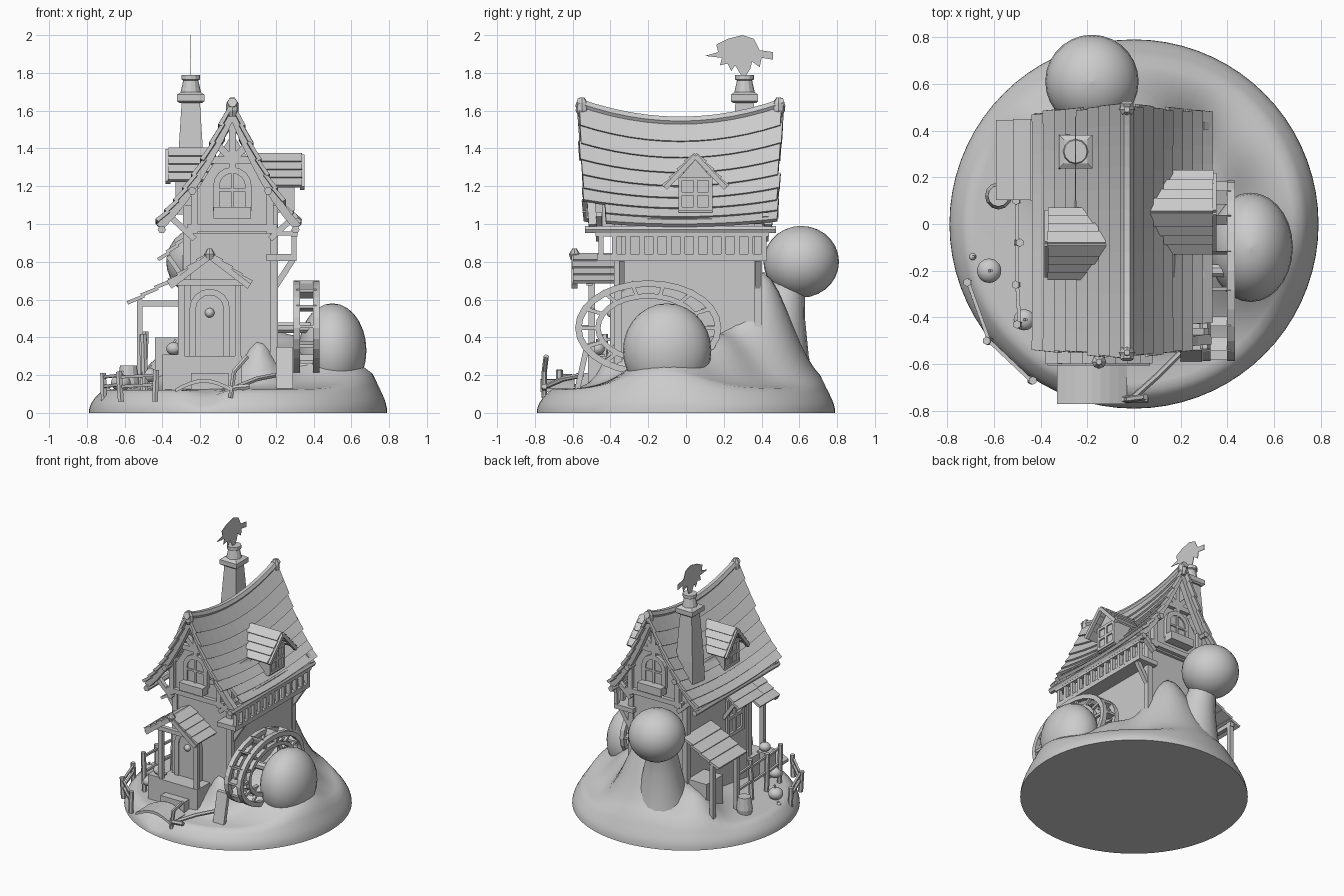
import bpy, bmesh, math, random
from mathutils import Vector as V

random.seed(4)
old = bpy.data.objects.get("Cube")
if old:
    bpy.data.objects.remove(old)

grey = bpy.data.materials.new("plain_grey")
grey.use_nodes = True
COLOUR = (.6, .6, .6, 1)
grey.diffuse_color = COLOUR
grey.node_tree.nodes["Principled BSDF"].inputs["Base Color"].default_value = COLOUR


# ---- helpers ----
def loft(name, strips, closed=False, smooth=False):
    """Skin each strip (a list of equal rings) into one object."""
    verts, faces = [], []
    for rings in strips:
        base, n, m = len(verts), len(rings[0]), len(rings)
        verts += [tuple(p) for ring in rings for p in ring]
        for i in range(m if closed else m - 1):
            for k in range(n):
                a, b = base + i * n, base + (i + 1) % m * n
                faces.append((a + k, a + (k + 1) % n, b + (k + 1) % n, b + k))
        if not closed:
            faces += [range(base, base + n), range(base + (m - 1) * n, base + m * n)]
    mesh = bpy.data.meshes.new(name)
    mesh.from_pydata(verts, [], [tuple(f) for f in faces])
    bm = bmesh.new()
    bm.from_mesh(mesh)
    bmesh.ops.recalc_face_normals(bm, faces=bm.faces)
    for f in bm.faces:
        f.smooth = smooth and len(f.verts) == 4
    bm.to_mesh(mesh)
    bm.free()
    mesh.materials.append(grey)
    obj = bpy.data.objects.new(name, mesh)
    bpy.context.scene.collection.objects.link(obj)


def rect(x, y, z):
    return [(x[0], y[0], z), (x[1], y[0], z), (x[1], y[1], z), (x[0], y[1], z)]


def box(name, x, y, z):
    loft(name, [[rect(x, y, z[0]), rect(x, y, z[1])]])


def tube_rings(points, r, sides=4, closed=False, ref=V((0, 1, 0))):
    pts, rings = [V(p) for p in points], []
    for i, p in enumerate(pts):
        nxt = pts[(i + 1) % len(pts)] if closed else pts[min(i + 1, len(pts) - 1)]
        prev = pts[i - 1] if closed else pts[max(i - 1, 0)]
        t = (nxt - prev).normalized()
        side = t.cross(V((1, 0, 0)) if abs(t.dot(ref)) > .9 else ref).normalized()
        up = side.cross(t)
        angles = [(k + .5) * math.tau / sides for k in range(sides)]
        rings.append([p + (side * math.cos(a) + up * math.sin(a)) * r for a in angles])
    return rings


def tube(name, points, r, sides=4, closed=False, ref=V((0, 1, 0))):
    loft(name, [tube_rings(points, r, sides, closed, ref)], closed)


def bars(name, pairs, r, sides=4):
    loft(name, [tube_rings(p, r, sides) for p in pairs])


def circle(x, y, z, r, sides, squash=(1, 1)):
    return [(x + r * squash[0] * math.cos(k * math.tau / sides),
             y + r * squash[1] * math.sin(k * math.tau / sides), z) for k in range(sides)]


def lathe(name, centre, profile, sides=20, smooth=True, squash=(1, 1)):
    x, y, z = centre
    loft(name, [[circle(x, y, z + h, r, sides, squash) for r, h in profile]], smooth=smooth)


def ball(name, centre, r, height, squash=(1, 1)):
    steps = [math.pi * (i + .05) / 14.1 for i in range(15)]
    lathe(name, centre, [(r * math.sin(a), -height * math.cos(a)) for a in steps], 28, True, squash)


def planks(name, surf, rows, cuts=1, thick=.02, notch=0):
    """Overlapping boards laid over surf(t down the slope, v along it)."""
    strips = []
    for i in range(rows):
        t0, t1 = i / rows, (i + 1.15) / rows
        v0, v1 = random.uniform(0, .015), 1 - random.uniform(0, .015)
        if i >= rows - 2:
            v0 += notch
        rings = []
        for j in range(cuts + 1):
            v = v0 + (v1 - v0) * j / cuts
            a, b = surf(t0, v), surf(t1, v)
            n = (b - a).cross(surf(t0, v + .01) - surf(t0, v - .01)).normalized()
            n = -n if n.z < 0 else n
            rings.append([a - n * .01, b, b + n * thick, a + n * thick * .4])
        strips.append(rings)
    loft(name, strips)


def flat(r0, r1, down):
    r0, r1, down = V(r0), V(r1), V(down)
    return lambda t, v: r0.lerp(r1, v) + down * t


# ---- ground: bumps are x, y, height, spread ----
BUMPS = [(.5, -.1, .18, .24), (.05, .4, .5, .2), (-.15, .48, .2, .2), (.1, 0, .2, .34),
         (.34, .2, .14, .16), (-.3, .3, .1, .2), (-.42, .42, .1, .12), (-.18, -.74, -.06, .08),
         (.11, -.36, .2, .1)]


def height(x, y):
    h = .12 + sum(a * math.exp(-((x - u) ** 2 + (y - w) ** 2) / s ** 2) for u, w, a, s in BUMPS)
    return h * max(0, min(1, (.79 - math.hypot(x, y)) / .075)) ** .5


radii = [.79, .788, .782, .775, .76, .74, .715, .68] + [.65 - .04 * i for i in range(16)] + [.01]
loft("ground_mound", [[[(x, y, height(x, y)) for x, y, _ in circle(0, 0, 0, r, 72)] for r in radii]], smooth=True)
ball("side_boulder", (.5, -.1, .33), .2, .25, (.9, 1.17))
ball("back_boulder", (-.18, .61, .8), .2, .19)
stalk = [(-.13, .46, .1, .23), (-.14, .48, .3, .17), (-.15, .5, .5, .13), (-.17, .53, .66, .1), (-.18, .56, .78, .1)]
loft("boulder_stalk", [[circle(x, y, z, r, 20) for x, y, z, r in stalk]], smooth=True)

# ---- house walls ----
box("lower_walls", (-.28, .2), (-.37, .39), (.08, .97))
RX = -.03
outline = [(-.21, .95), (.21, .95), (.21, 1.14), (.1, 1.32), (0, 1.48), (-.1, 1.32), (-.21, 1.14)]
loft("upper_walls", [[[(RX + x, y, z) for x, z in outline] for y in (-.45, .41)]])
bars("corner_posts", [[(x, y, .15), (x, y, 1.1)] for x in (-.27, .19) for y in (-.36, .38)], .03)


# ---- main roof ----
def roof_surface(s):
    def surf(t, v):
        sag = (.1 - .07 * t) * (1 - (2 * v - 1) ** 2)
        drop = .62 * (1.4 * t - .4 * t * t)
        return V((RX + s * (.365 - s * .02) * t, -.03 + (v - .5) * (1.1 - .07 * t), 1.64 - drop - sag))
    return surf


for s, side in ((-1, "right"), (1, "left")):
    surf = roof_surface(s)
    planks(side + "_roof_boards", surf, 8, 12, .022, .11 if s > 0 else 0)
    for v, end in ((.05, "front"), (.95, "back")):
        tube(f"{end}_{side}_bargeboard", [surf(i / 6, v) - V((0, 0, .03)) for i in range(7)], .03)
    bars(side + "_purlin_ends", [[surf(t, .01) - V((0, 0, .06)), surf(t, .99) - V((0, 0, .06))]
                                 for t in (.55, .97)], .022, 6)
tube("ridge_cap", [roof_surface(1)(0, i / 12) + V((0, 0, .005)) for i in range(13)], .027, 6)
for y in (-.55, .49):
    lathe("ridge_knob", (RX, y, 1.57), [(.02, 0), (.034, .03), (.032, .07), (.012, .1)], 8, False)


# ---- arched opening with frame ----
def arch(name, x, y, z, w, h, out):
    path = [(x - w, y, z)] + [(x - w * math.cos(a * math.pi / 8), y, z + h + w * math.sin(a * math.pi / 8))
                              for a in range(9)] + [(x + w, y, z)]
    tube(name + "_frame", path, .024)
    loft(name + "_panel", [[[(px, y + d * out, pz) for px, _, pz in path] for d in (-.02, .008)]])


# ---- gable ends ----
for y, out, end in ((-.46, -1, "front"), (.42, 1, "back")):
    arch(end + "_window", RX, y, 1.07, .085, .13, out)
    bars(end + "_window_bars", [[(RX, y + out * .01, 1.07), (RX, y + out * .01, 1.28)],
                                [(RX - .08, y + out * .01, 1.18), (RX + .08, y + out * .01, 1.18)]], .01)
    box(end + "_flower_box", (RX - .1, RX + .1), sorted((y, y + out * .07)), (1.03, 1.09))
    bars(end + "_timbers", [[(RX - .24, y, .98), (RX + .24, y, .98)],
                            [(RX - .2, y, .95), (RX - .2, y, 1.2)], [(RX + .2, y, .95), (RX + .2, y, 1.2)],
                            [(RX, y, 1.3), (RX, y, 1.55)],
                            [(RX, y, 1.34), (RX - .08, y, 1.42)], [(RX, y, 1.34), (RX + .08, y, 1.42)],
                            [(RX - .11, y, 1.34), (RX + .11, y, 1.34)]], .026)
    bars(end + "_eave_brackets", [[(RX + s * .2, y, .92), (RX + s * .34, y, 1.05)] for s in (-1, 1)], .022)


# ---- dormers ----
def dormer(side, s, yc, top, x_in, x_out, half):
    face = x_out - s * .05
    eave = top - .17
    shape = [(-.09, top - .32), (.09, top - .32), (.09, eave + .03), (0, top - .04), (-.09, eave + .03)]
    loft(side + "_dormer_wall", [[[(x, yc + u, z) for u, z in shape] for x in (x_in, face)]])
    for d in (-1, 1):
        planks(f"{side}_dormer_roof", flat((x_in, yc, top - .01), (x_out, yc, top - .01), (0, d * half, -.17)), 4)
        bars(side + "_dormer_bargeboard", [[(x_out, yc, top - .02), (x_out, yc + d * half, eave - .02)]], .018)
    zs = (top - .3, top - .22, top - .14)
    bars(side + "_dormer_window", [[(face, yc - .09, z), (face, yc + .09, z)] for z in zs]
         + [[(face, yc + u, zs[0]), (face, yc + u, zs[2])] for u in (-.08, 0, .08)], .014)


dormer("left", 1, .05, 1.38, .06, .34, .16)
dormer("right", -1, -.085, 1.41, -.12, -.37, .135)

# ---- chimney and smoke ----
CX, CY = -.25, .31
square = lambda r, z: rect((CX - r, CX + r), (CY - r, CY + r), z)
loft("chimney_stack", [[square(.075, 1.05), square(.07, 1.3), square(.048, 1.65)]])
loft("chimney_cap", [[square(.06, 1.64), square(.072, 1.65), square(.072, 1.685), square(.05, 1.7)]])
lathe("chimney_pot", (CX, CY, 1.68), [(.058, 0), (.04, .08), (.05, .085), (.05, .11), (.03, .11)], 12, False)
cloud = [(.29, 1.79), (.26, 1.84), (.24, 1.81), (.22, 1.85), (.18, 1.84), (.19, 1.88), (.1, 1.89), (.17, 1.91),
         (.16, 1.95), (.22, 1.98), (.3, 2), (.36, 1.98), (.39, 1.92), (.46, 1.91), (.46, 1.87), (.4, 1.88),
         (.39, 1.83), (.35, 1.86), (.34, 1.82), (.32, 1.79)]
loft("smoke_puff", [[[(CX + d, y, z) for y, z in cloud] for d in (-.002, .002)]])

# ---- balcony on the left ----
box("balcony_floor", (.15, .31), (-.47, .43), (.805, .84))
box("balcony_top_rail", (.28, .315), (-.48, .44), (.935, .965))
bars("balcony_balusters", [[(.297, -.45 + i * .072, .83), (.297, -.45 + i * .072, .95)] for i in range(13)], .019)
bars("balcony_brackets", [[(.18, y, .64), (.29, y, .81)] for y in (-.34, .38)], .022)
box("balcony_end_rails", (.18, .3), (-.475, -.45), (.94, .96))
box("eave_beam", (.26, .3), (-.37, .45), (1.0, 1.03))

# ---- porch, door and steps ----
PX = -.15
for d in (-1, 1):
    planks("porch_roof", flat((PX, -.6, .84), (PX, -.36, .84), (d * .21, 0, -.15)), 4)
    bars("porch_bargeboard", [[(PX, -.59, .83), (PX + d * .21, -.59, .67)]], .022)
lathe("porch_knob", (PX, -.59, .81), [(.02, 0), (.03, .03), (.012, .06)], 8, False)
bars("porch_posts", [[(x, -.5, .2), (x, -.5, .72)] for x in (PX - .15, PX + .15)], .024)
bars("porch_crossbeam", [[(PX - .19, -.51, .69), (PX + .19, -.51, .69)]], .022)
arch("door", PX, -.385, .3, .09, .25, -1)
ball("door_window", (PX, -.395, .53), .025, .025)
box("porch_floor", (-.32, .02), (-.52, -.34), (.08, .3))
box("door_step", (-.25, -.05), (-.58, -.5), (.08, .21))

# ---- right side awning, window and lean-to ----
planks("window_awning", flat((-.27, -.33, .93), (-.27, -.03, .93), (-.14, 0, -.12)), 3)
bars("awning_brackets", [[(-.28, y, .7), (-.37, y, .83)] for y in (-.3, -.06)], .018)
bars("side_window", [[(-.285, y, .55), (-.285, y, .82)] for y in (-.27, -.18, -.09)]
     + [[(-.285, -.28, z), (-.285, -.08, z)] for z in (.55, .68, .82)], .018)
planks("lean_to_roof", flat((-.28, .1, .74), (-.28, .45, .74), (-.29, 0, -.16)), 4)
bars("lean_to_posts", [[(-.52, y, .1), (-.52, y, .6)] for y in (.13, .42)]
     + [[(-.52, .11, .58), (-.52, .44, .58)], [(-.52, .13, .58), (-.28, .13, .58)]], .022)
box("wood_store", (-.44, -.25), (.18, .38), (.1, .4))
lathe("barrel", (-.58, .12, .08), [(.045, 0), (.058, .08), (.045, .17)], 12, False)

# ---- water wheel ----
WY, WZ = -.2, .45
rim = lambda x, k: [(x, WY + .37 * k * math.cos(a * math.tau / 28), WZ + .235 * k * math.sin(a * math.tau / 28))
                    for a in range(28)]
for x in (.31, .415):
    tube("wheel_rim", rim(x, 1), .024, 4, True, V((1, 0, 0)))
    tube("wheel_inner_rim", rim(x, .72), .02, 4, True, V((1, 0, 0)))
    bars("wheel_spokes", [[rim(x, .7)[i], rim(x, 1)[i]] for i in range(0, 28, 2)], .014)
outer, inner = rim(0, 1.03), rim(0, .85)
loft("wheel_paddles", [[[(x, o[1], o[2]), (x, o[1], o[2] + .016), (x, q[1], q[2] + .016), (x, q[1], q[2])]
                        for x in (.31, .415)] for o, q in zip(outer[::2], inner[::2])])
bars("wheel_axle", [[(.15, WY, WZ), (.45, WY, WZ)]], .03, 8)
loft("slanted_chute", [[rect((.2, .29), (-.6, -.57), .08), rect((.2, .29), (-.54, -.51), .35)]])

# ---- bridge and leaning poles ----
deck = []
for i in range(9):
    x, z = -.33 + .0375 * i, .11 + .05 * math.sin(i * math.pi / 8)
    deck.append([(x, -.77, z), (x, -.59, z), (x, -.59, z + .02), (x, -.77, z + .02)])
loft("bridge_deck", [deck])
tube("bridge_pole", [(0, -.74, .14), (.1, -.65, .18), (.2, -.55, .2)], .014, 6)
tube("crooked_post", [(-.04, -.75, .08), (-.02, -.75, .22), (.05, -.74, .3)], .014, 6)
bars("bridge_cross_pole", [[(-.05, -.75, .13), (.06, -.75, .14)]], .016, 6)


# ---- fences ----
def fence(name, pts, low, tall, rails):
    bars(name + "_posts", [[(x, y, low), (x + random.uniform(-.012, .012), y, tall + random.uniform(-.02, .03))]
                           for x, y in pts], .018, 6)
    bars(name + "_rails", [[(*a, z), (*b, z + .01)] for a, b in zip(pts, pts[1:]) for z in rails], .011)


fence("front_fence", [(-.71, -.25), (-.62, -.5), (-.44, -.67)], .06, .23, (.14, .19))
fence("side_fence", [(-.5, .1), (-.5, -.08), (-.5, -.26), (-.49, -.43)], .1, .43, (.26, .38))

# ---- pumpkins ----
for x, y, z, r in ((-.62, -.2, .16, .052), (-.47, -.41, .2, .045), (-.34, -.47, .34, .04), (-.69, -.14, .12, .015)):
    ball("pumpkin", (x, y, z), r, r * .85)
    bars("pumpkin_stem", [[(x, y, z + r * .7), (x + .01, y, z + r * 1.2)]], .008)
box("planter", (-.4, -.3), (-.52, -.43), (.1, .31))
